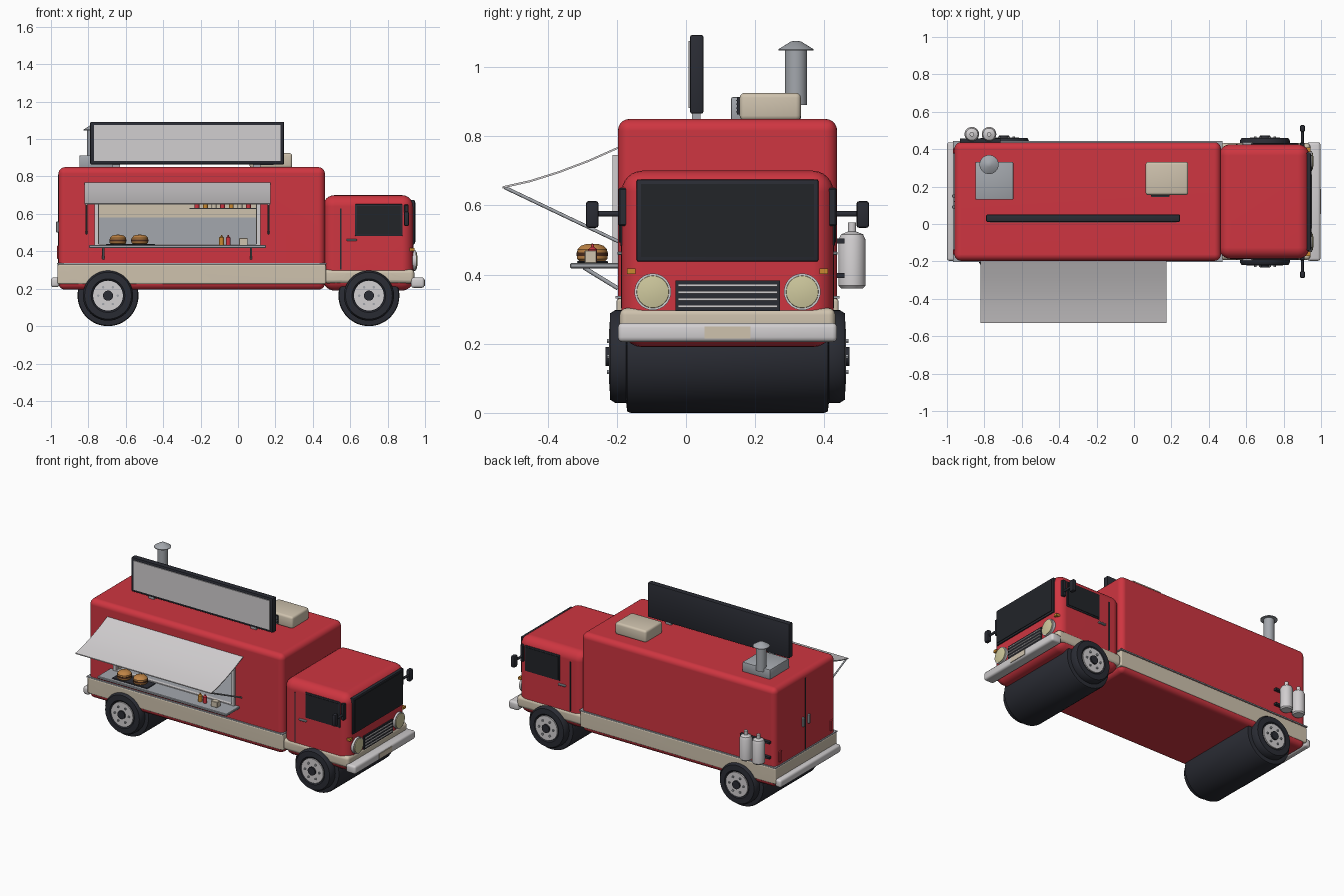
import bpy, bmesh, math
from mathutils import Vector, Matrix

cube = bpy.data.objects.get("Cube")
if cube:
    bpy.data.objects.remove(cube, do_unlink=True)

MID = 0.12  # y of the truck's centre line
parts = []


def material(name, r, g, b):
    m = bpy.data.materials.new(name)
    m.use_nodes = True
    m.diffuse_color = (r, g, b, 1)
    node = next(n for n in m.node_tree.nodes if n.type == 'BSDF_PRINCIPLED')
    node.inputs["Base Color"].default_value = (r, g, b, 1)
    return m


RED = material("red paint", 0.62, 0.036, 0.052)
CREAM = material("cream paint", 0.62, 0.54, 0.42)
DARK = material("dark rubber", 0.023, 0.025, 0.034)
GLASS = material("dark glass", 0.016, 0.018, 0.022)
LIGHT = material("light grey", 0.64, 0.62, 0.63)
STEEL = material("steel", 0.37, 0.39, 0.42)
BUN = material("bun brown", 0.52, 0.23, 0.06)
PATTY = material("patty brown", 0.07, 0.025, 0.012)
AMBER = material("amber lamp", 0.6, 0.25, 0.03)
LENS = material("headlight lens", 0.62, 0.58, 0.34)


def finish(name, bm, mat):
    bmesh.ops.recalc_face_normals(bm, faces=bm.faces[:])
    mesh = bpy.data.meshes.new(name)
    bm.to_mesh(mesh)
    bm.free()
    if mat:
        mesh.materials.append(mat)
    ob = bpy.data.objects.new(name, mesh)
    bpy.context.scene.collection.objects.link(ob)
    parts.append(ob)
    return ob


def box(name, x, y, z, mat, bevel=0, segs=3):
    """Box given by its (low, high) range on each axis."""
    bm = bmesh.new()
    bmesh.ops.create_cube(bm, size=1)
    for v in bm.verts:
        v.co = [(a + b) / 2 + c * (b - a) for (a, b), c in zip((x, y, z), v.co)]
    if bevel:
        bmesh.ops.bevel(bm, geom=bm.edges[:], offset=bevel, segments=segs,
                        profile=0.5, affect='EDGES', clamp_overlap=True)
    return finish(name, bm, mat)


def lathe(name, profile, centre, mat, axis=(0, 0, 1), steps=32):
    """Turn (radius, height) points around an axis."""
    bm = bmesh.new()
    vs = [bm.verts.new((r, 0, h)) for r, h in profile]
    es = [bm.edges.new(pair) for pair in zip(vs, vs[1:])]
    bmesh.ops.spin(bm, geom=vs + es, cent=(0, 0, 0), axis=(0, 0, 1),
                   dvec=(0, 0, 0), angle=math.tau, steps=steps)
    bmesh.ops.remove_doubles(bm, verts=bm.verts[:], dist=0.0001)
    turn = Vector(axis).to_track_quat('Z', 'Y').to_matrix().to_4x4()
    bm.transform(Matrix.Translation(centre) @ turn)
    return finish(name, bm, mat)


def rod(name, a, b, r, mat, steps=12):
    a, b = Vector(a), Vector(b)
    n = (b - a).length
    return lathe(name, [(0, 0), (r, 0), (r, n), (0, n)], a, mat, b - a, steps)


def cut(ob, cutter):
    mod = ob.modifiers.new("cut", 'BOOLEAN')
    mod.operation = 'DIFFERENCE'
    mod.object = cutter
    bpy.context.view_layer.objects.active = ob
    bpy.ops.object.modifier_apply(modifier=mod.name)


# Body, cab and skirts
body = box("body", (-0.96, 0.465), (-0.197, 0.437), (0.195, 0.85), RED, 0.035, 5)
cab = box("cab", (0.455, 0.937), (-0.186, 0.426), (0.19, 0.7), RED, 0.06, 6)
body_skirt = box("body_skirt", (-0.965, 0.47), (-0.201, 0.441), (0.225, 0.33), CREAM, 0.008)
cab_skirt = box("cab_skirt", (0.46, 0.943), (-0.192, 0.432), (0.228, 0.303), CREAM, 0.02)
box("skirt_trim", (-0.967, 0.472), (-0.204, 0.444), (0.33, 0.338), STEEL)

# Serving hatch and wheel arches
hatch = box("hatch_cutter", (-0.748, 0.102), (-0.3, 0.25), (0.43, 0.73), None)
cut(body, hatch)
cutters = [hatch]
for x, shells in ((-0.695, (body, body_skirt)), (0.7, (cab, cab_skirt))):
    arch = rod("arch_cutter", (x, -0.4, 0.163), (x, 0.7, 0.163), 0.166, None, 48)
    cutters.append(arch)
    for shell in shells:
        cut(shell, arch)
for c in cutters:
    parts.remove(c)
    bpy.data.objects.remove(c, do_unlink=True)
for shell in (body, cab, body_skirt, cab_skirt):
    shell.modifiers.new("even shading", 'WEIGHTED_NORMAL').keep_sharp = True

# Kitchen lining
box("kitchen_splashback", (-0.748, 0.102), (0.24, 0.249), (0.43, 0.58), STEEL)
box("kitchen_back_wall", (-0.748, 0.102), (0.24, 0.249), (0.58, 0.73), CREAM)
box("kitchen_floor", (-0.748, 0.102), (-0.19, 0.24), (0.43, 0.436), STEEL)
box("kitchen_ceiling", (-0.748, 0.102), (-0.19, 0.24), (0.724, 0.73), CREAM)
for x in (-0.748, 0.096):
    box("kitchen_side_wall", (x, x + 0.006), (-0.19, 0.24), (0.436, 0.724), CREAM)
box("kitchen_shelf", (-0.26, 0.096), (0.12, 0.24), (0.626, 0.632), STEEL)
for i in range(7):
    x = -0.22 + i * 0.046
    rod("shelf_jar", (x, 0.18, 0.632), (x, 0.18, 0.668), 0.013, (RED, AMBER, CREAM)[i % 3])

# Hatch frame
for x in (-0.766, 0.1):
    box("hatch_frame_side", (x, x + 0.02), (-0.213, -0.19), (0.425, 0.745), LIGHT)
for z in (0.42, 0.727):
    box("hatch_frame_rail", (-0.766, 0.12), (-0.211, -0.19), (z, z + 0.018), LIGHT)

# Counter with brackets
box("counter", (-0.797, 0.15), (-0.335, -0.19), (0.418, 0.433), STEEL, 0.003, 1)
for x in (-0.72, 0.07):
    rod("counter_bracket", (x, -0.295, 0.42), (x, -0.197, 0.36), 0.006, STEEL)

# Sagging awning and its struts
bm = bmesh.new()
sag = [(-0.195, 0.77), (-0.28, 0.732), (-0.37, 0.698), (-0.45, 0.673), (-0.53, 0.655)]
outline = sag + [(y, z - 0.006) for y, z in reversed(sag)]
face = bm.faces.new([bm.verts.new((-0.82, y, z)) for y, z in outline])
ext = bmesh.ops.extrude_face_region(bm, geom=[face])
bmesh.ops.translate(bm, vec=(0.995, 0, 0),
                    verts=[g for g in ext["geom"] if isinstance(g, bmesh.types.BMVert)])
finish("awning", bm, LIGHT)
for x in (-0.81, 0.163):
    rod("awning_strut", (x, -0.525, 0.652), (x, -0.195, 0.495), 0.005, STEEL)

# Food and condiments on the counter
box("serving_tray", (-0.705, -0.445), (-0.315, -0.225), (0.433, 0.439), DARK, 0.002, 1)
for x in (-0.642, -0.525):
    at = (x, -0.271, 0.439)
    lathe("burger_base", [(0, 0), (0.038, 0), (0.044, 0.006), (0.044, 0.015), (0, 0.015)], at, BUN)
    lathe("burger_patty", [(0, 0.014), (0.046, 0.014), (0.046, 0.024), (0, 0.024)], at, PATTY)
    lathe("burger_top", [(0, 0.023), (0.044, 0.023), (0.043, 0.033), (0.033, 0.044),
                         (0.018, 0.049), (0, 0.05)], at, BUN)
for x, mat in ((-0.088, AMBER), (-0.052, RED)):
    lathe("sauce_bottle", [(0, 0), (0.013, 0), (0.013, 0.04), (0.005, 0.046), (0.003, 0.055),
                           (0, 0.055)], (x, -0.27, 0.433), mat, steps=16)
box("napkin_box", (0.005, 0.052), (-0.293, -0.258), (0.433, 0.47), CREAM, 0.002, 1)

# Roof: sign board, cooling unit, exhaust
box("sign_board", (-0.79, 0.246), (0.012, 0.05), (0.865, 1.092), DARK, 0.005, 2)
box("sign_panel", (-0.77, 0.226), (0.007, 0.013), (0.882, 1.075), LIGHT)
for x in (-0.65, 0.1):
    box("sign_foot", (x - 0.02, x + 0.02), (0.018, 0.042), (0.845, 0.87), STEEL)
box("cooling_unit", (0.062, 0.29), (0.155, 0.332), (0.845, 0.925), CREAM, 0.014)
box("cooling_grille", (0.09, 0.19), (0.147, 0.156), (0.862, 0.912), DARK)
for i in range(4):
    z = 0.868 + i * 0.011
    box("cooling_slat", (0.094, 0.186), (0.145, 0.148), (z, z + 0.004), STEEL)
box("exhaust_base", (-0.848, -0.645), (0.13, 0.332), (0.845, 0.913), STEEL, 0.006, 2)
rod("exhaust_pipe", (-0.775, 0.318, 0.89), (-0.775, 0.318, 1.05), 0.032, STEEL, 32)
lathe("exhaust_cap", [(0, 0), (0.051, 0), (0.051, 0.004), (0.014, 0.027), (0, 0.028)],
      (-0.775, 0.318, 1.047), STEEL)

# Wheels: full width axle rollers with stepped sidewalls and hubs
side = [(0.163, 0.28), (0.159, 0.29), (0.134, 0.293), (0.134, 0.325), (0.125, 0.339),
        (0.09, 0.341), (0.082, 0.334), (0, 0.334)]
tyre = [(r, -h) for r, h in reversed(side)] + side
for x in (-0.695, 0.7):
    lathe("tyres", tyre, (x, MID, 0.163), DARK, (0, 1, 0), 48)
    for s in (-1, 1):
        at, out = Vector((x, MID, 0.163)), Vector((0, s, 0))
        rod("wheel_hub", at + out * 0.32, at + out * 0.342, 0.08, LIGHT, 32)
        rod("hub_cap", at + out * 0.33, at + out * 0.352, 0.027, DARK, 24)
        for i in range(6):
            a = i * math.tau / 6
            nut = at + Vector((math.cos(a), 0, math.sin(a))) * 0.052
            rod("wheel_nut", nut + out * 0.34, nut + out * 0.349, 0.007, STEEL, 6)

# Bumpers and number plate
box("front_bumper", (0.925, 0.997), (-0.197, 0.437), (0.205, 0.26), LIGHT, 0.014)
box("rear_bumper", (-1.0, -0.955), (-0.197, 0.437), (0.208, 0.26), LIGHT, 0.014)
box("number_plate", (0.99, 1.0), (0.054, 0.186), (0.215, 0.25), CREAM)

# Cab front
box("windscreen_frame", (0.89, 0.945), (-0.143, 0.383), (0.437, 0.675), DARK, 0.006, 2)
box("windscreen", (0.943, 0.949), (-0.13, 0.37), (0.45, 0.662), GLASS)
box("grille", (0.93, 0.946), (-0.03, 0.272), (0.295, 0.383), DARK)
for i in range(4):
    z = 0.305 + i * 0.02
    box("grille_bar", (0.944, 0.952), (-0.023, 0.265), (z, z + 0.007), LIGHT)
for s in (-1, 1):
    y = MID + s * 0.216
    rod("headlight_rim", (0.92, y, 0.35), (0.951, y, 0.35), 0.053, LIGHT, 32)
    lathe("headlight", [(0.047, 0), (0.046, 0.005), (0.025, 0.009), (0, 0.01)],
          (0.95, y, 0.35), LENS, (1, 0, 0))
    y = MID + s * 0.278
    box("turn_signal", (0.9, 0.943), (y - 0.012, y + 0.012), (0.402, 0.418), AMBER)

# Cab sides, mirrored about the centre line
for s in (-1, 1):
    def out(a, b):
        return sorted((MID + s * a, MID + s * b))
    box("side_window_frame", (0.625, 0.88), out(0.295, 0.31), (0.482, 0.652), DARK, 0.004, 2)
    box("side_window", (0.635, 0.87), out(0.309, 0.313), (0.492, 0.642), GLASS)
    box("door_seam", (0.546, 0.553), out(0.3, 0.3085), (0.303, 0.63), DARK)
    box("door_handle", (0.58, 0.635), out(0.3, 0.318), (0.456, 0.467), STEEL, 0.003, 1)
    rod("mirror_arm", (0.9, MID + s * 0.285, 0.575), (0.9, MID + s * 0.38, 0.575), 0.008, DARK)
    box("mirror_mount", (0.888, 0.912), out(0.29, 0.315), (0.54, 0.65), DARK, 0.004, 1)
    box("mirror", (0.888, 0.914), out(0.373, 0.409), (0.535, 0.612), DARK, 0.007, 2)

# Rear doors
box("rear_door_seam", (-0.9625, -0.95), (MID - 0.003, MID + 0.003), (0.338, 0.81), DARK)
for s in (-1, 1):
    y = MID + s * 0.03
    box("rear_door_handle", (-0.972, -0.955), (y - 0.008, y + 0.008), (0.5, 0.56), STEEL, 0.003, 1)
    y = MID + s * 0.27
    box("tail_light", (-0.969, -0.95), (y - 0.014, y + 0.014), (0.36, 0.43), RED, 0.003, 1)

# Gas cylinders with straps
for x in (-0.867, -0.775):
    lathe("gas_cylinder", [(0, 0), (0.032, 0), (0.039, 0.008), (0.039, 0.14), (0.032, 0.156),
                           (0.012, 0.164), (0.012, 0.19), (0, 0.19)], (x, 0.48, 0.36), LIGHT)
for z in (0.39, 0.49):
    box("cylinder_strap", (-0.93, -0.715), (0.435, 0.458), (z, z + 0.014), DARK)

# Smooth shading with sharp edges kept
bpy.ops.object.select_all(action='DESELECT')
for ob in parts:
    ob.select_set(True)
bpy.context.view_layer.objects.active = body
bpy.ops.object.shade_smooth_by_angle(angle=math.radians(35))
